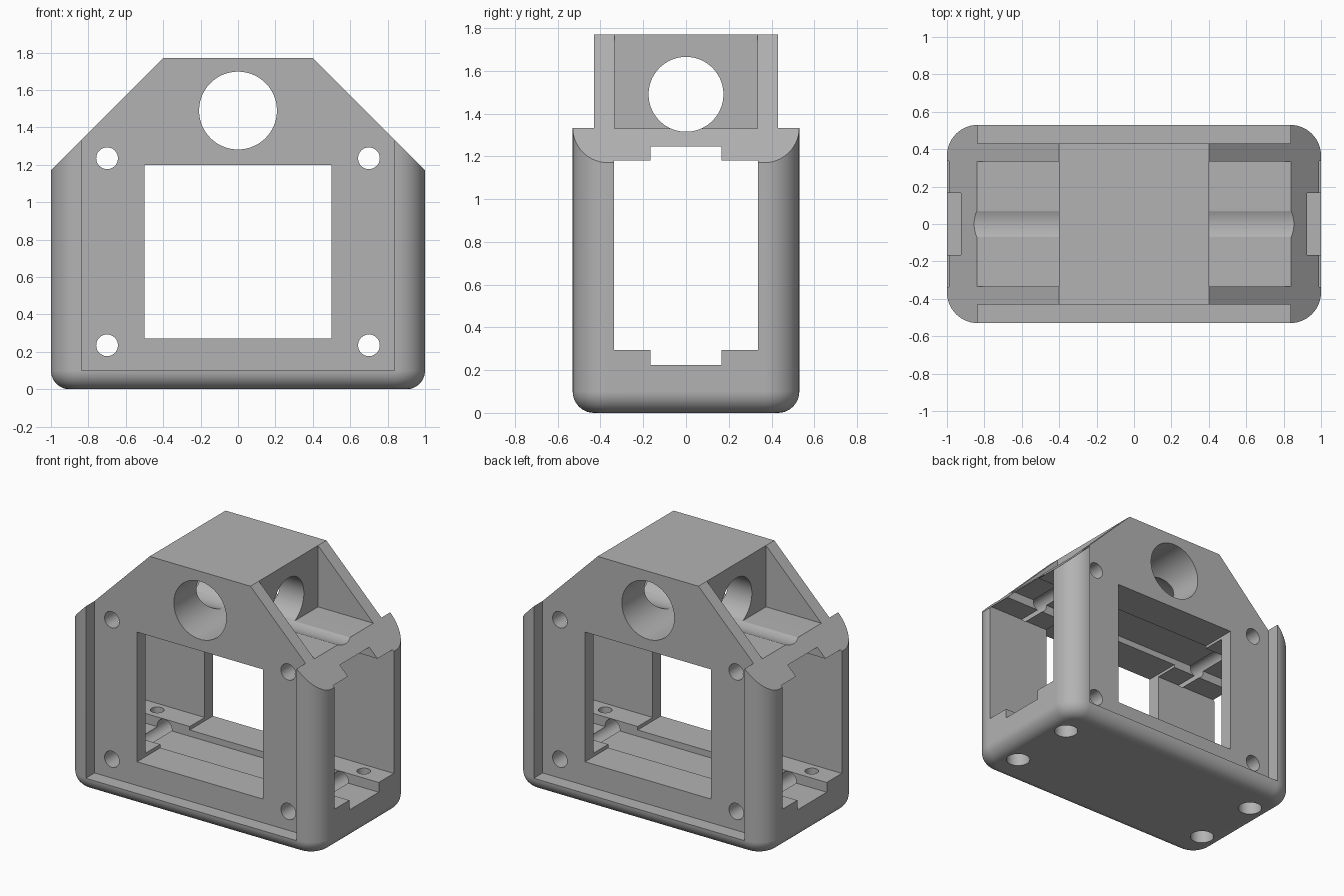
import bpy, bmesh
from math import pi
from mathutils import Matrix, Vector

cube = bpy.data.objects.get("Cube")
if cube:
    bpy.data.objects.remove(cube, do_unlink=True)

grey = bpy.data.materials.new("plain grey")
grey.use_nodes = True
colour = (0.45, 0.45, 0.45, 1)
grey.diffuse_color = colour
grey.node_tree.nodes["Principled BSDF"].inputs["Base Color"].default_value = colour


def make(name, bm):
    bmesh.ops.recalc_face_normals(bm, faces=bm.faces)
    mesh = bpy.data.meshes.new(name)
    bm.to_mesh(mesh)
    bm.free()
    mesh.materials.append(grey)
    obj = bpy.data.objects.new(name, mesh)
    bpy.context.collection.objects.link(obj)
    return obj


def box_mesh(x, y, z):
    bm = bmesh.new()
    bmesh.ops.create_cube(bm, size=1)
    for v in bm.verts:
        v.co = Vector(r[0] if c < 0 else r[1] for r, c in zip((x, y, z), v.co))
    return bm


def box(name, x, y, z):
    return make(name, box_mesh(x, y, z))


def cylinder(name, centre, radius, length, axis, sides=64):
    bm = bmesh.new()
    turn = {"X": Matrix.Rotation(pi / 2, 4, "Y"),
            "Y": Matrix.Rotation(pi / 2, 4, "X"),
            "Z": Matrix()}[axis]
    bmesh.ops.create_cone(bm, cap_ends=True, segments=sides, radius1=radius,
                          radius2=radius, depth=length,
                          matrix=Matrix.Translation(centre) @ turn)
    return make(name, bm)


# Rounded block: vertical corners first, then the bottom rim
W, D, H = 1.0, 0.53, 1.77
bm = box_mesh((-W, W), (-D, D), (0, H))
upright = [e for e in bm.edges if abs(e.verts[0].co.z - e.verts[1].co.z) > 1]
bmesh.ops.bevel(bm, geom=upright, offset=0.165, segments=14, profile=0.5, affect="EDGES")
rim = [e for e in bm.edges if all(v.co.z < 0.001 for v in e.verts)]
bmesh.ops.bevel(bm, geom=rim, offset=0.1, segments=10, profile=0.5, affect="EDGES")
housing = make("housing", bm)


def cut(cutter):
    cutter.hide_render = True
    bpy.context.view_layer.objects.active = housing
    mod = housing.modifiers.new("cut", "BOOLEAN")
    mod.operation = "DIFFERENCE"
    mod.solver = "EXACT"
    mod.object = cutter
    bpy.ops.object.modifier_apply(modifier=mod.name)
    bpy.data.objects.remove(cutter, do_unlink=True)


# Sloped shoulders and the pockets behind them
for s in (-1, 1):
    bm = bmesh.new()
    profile = [(0.2, 1.97), (1.2, 0.97), (1.2, 1.97)]
    face = bm.faces.new([bm.verts.new((s * x, -1, z)) for x, z in profile])
    side = bmesh.ops.extrude_face_region(bm, geom=[face])["geom"]
    bmesh.ops.translate(bm, vec=(0, 2, 0),
                        verts=[g for g in side if isinstance(g, bmesh.types.BMVert)])
    cut(make("shoulder_cutter", bm))
    cut(box("pocket_cutter", sorted((s * 0.4, s * 1.3)), (-0.335, 0.335), (1.33, 2)))

# Recessed front and back panels
for s in (-1, 1):
    cut(box("panel_cutter", (-0.837, 0.837), sorted((s * 0.43, s * 0.8)), (0.1, 2)))

# Window and side tunnel with its narrow channel
cut(box("window_cutter", (-0.5, 0.5), (-1, 1), (0.27, 1.2)))
cut(box("tunnel_cutter", (-1.5, 1.5), (-0.337, 0.337), (0.295, 1.18)))
cut(box("channel_cutter", (-1.5, 1.5), (-0.167, 0.167), (0.225, 1.245)))

# Crossing bores in the top
cut(cylinder("front_bore_cutter", (0, 0, 1.49), 0.208, 2, "Y", 96))
cut(cylinder("side_bore_cutter", (0, 0, 1.49), 0.175, 3, "X", 96))

# Panel screw holes, and stepped screw holes in the base
for s in (-1, 1):
    for z in (0.235, 1.235):
        cut(cylinder("panel_hole_cutter", (s * 0.7, 0, z), 0.058, 2, "Y", 48))
    for t in (-1, 1):
        cut(cylinder("base_hole_cutter", (s * 0.82, t * 0.255, 0.15), 0.045, 0.5, "Z", 40))
        cut(cylinder("base_recess_cutter", (s * 0.82, t * 0.255, 0), 0.08, 0.3, "Z", 40))

# Smooth rounded surfaces, crisp edges
bpy.ops.object.select_all(action="DESELECT")
housing.select_set(True)
bpy.context.view_layer.objects.active = housing
bpy.ops.object.shade_smooth_by_angle(angle=pi / 7)
normals = housing.modifiers.new("normals", "WEIGHTED_NORMAL")
normals.keep_sharp = True
